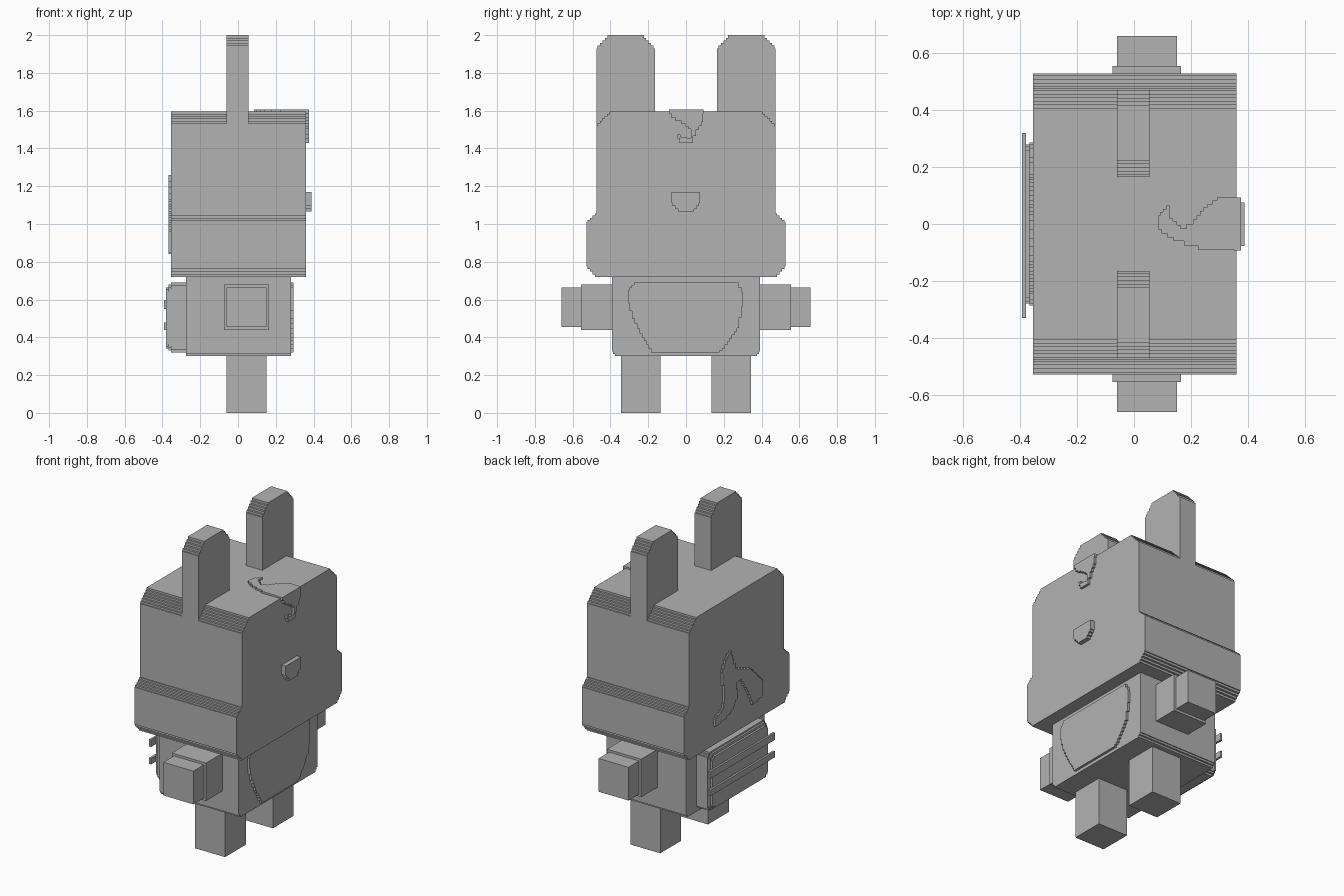
import bpy
import bmesh

default = bpy.data.objects.get("Cube")
if default:
    bpy.data.objects.remove(default, do_unlink=True)

grey = bpy.data.materials.new("plain_grey")
grey.use_nodes = True
tone = (0.448, 0.448, 0.448, 1)
grey.diffuse_color = tone
grey.node_tree.nodes["Principled BSDF"].inputs["Base Color"].default_value = tone


def stair(points, step):
    """Turn every slanted edge of a closed outline into small square steps."""
    out = []
    for (a, b), (c, d) in zip(points, points[1:] + points[:1]):
        out.append((a, b))
        da, db = c - a, d - b
        if abs(da) < 1e-5 or abs(db) < 1e-5:
            continue
        n = max(1, round(min(abs(da), abs(db)) / step))
        for i in range(n):
            mid = a + da * (i + 0.5) / n
            out.append((mid, b + db * i / n))
            out.append((mid, b + db * (i + 1) / n))
    return out


def slab(name, outline, low, high, axis="x", step=0.0125):
    """Extrude a stepped outline along x (outline in y, z) or z (outline in x, y)."""
    bm = bmesh.new()
    place = (lambda p: (low, *p)) if axis == "x" else (lambda p: (*p, low))
    face = bm.faces.new([bm.verts.new(place(p)) for p in stair(outline, step)])
    new = bmesh.ops.extrude_face_region(bm, geom=[face])["geom"]
    shift = (high - low, 0, 0) if axis == "x" else (0, 0, high - low)
    bmesh.ops.translate(bm, vec=shift, verts=[v for v in new if isinstance(v, bmesh.types.BMVert)])
    bmesh.ops.recalc_face_normals(bm, faces=bm.faces)
    mesh = bpy.data.meshes.new(name)
    bm.to_mesh(mesh)
    bm.free()
    mesh.materials.append(grey)
    obj = bpy.data.objects.new(name, mesh)
    bpy.context.collection.objects.link(obj)
    return obj


def box(name, x, y, z):
    return slab(name, [(y[0], z[0]), (y[1], z[0]), (y[1], z[1]), (y[0], z[1])], *x)


def mirrored(half):
    """Complete a right-hand half outline with its mirror image."""
    return half + [(-y, z) for y, z in reversed(half)]


def chamfered(y, z0, z1, c):
    return mirrored([(y - c, z0), (y, z0 + c), (y, z1 - c), (y - c, z1)])


# Head with wide cheeks
slab("head", mirrored([(0.475, 0.72), (0.527, 0.775), (0.527, 1.01), (0.475, 1.055),
                       (0.475, 1.52), (0.40, 1.595)]), -0.355, 0.36)

# Body
slab("body", mirrored([(0.37, 0.30), (0.393, 0.325), (0.393, 0.73)]), -0.275, 0.28)

# Ears, arms and legs on both sides
for side, s in (("left", 1), ("right", -1)):
    ear = [(0.165, 1.52), (0.475, 1.52), (0.475, 1.93), (0.41, 2.0), (0.23, 2.0), (0.165, 1.93)]
    slab(side + "_ear", [(s * y, z) for y, z in ear], -0.06, 0.055)
    box(side + "_sleeve", (-0.075, 0.165), sorted((s * 0.38, s * 0.555)), (0.44, 0.68))
    box(side + "_hand", (-0.06, 0.15), sorted((s * 0.55, s * 0.66)), (0.455, 0.665))
    box(side + "_leg", (-0.06, 0.15), sorted((s * 0.135, s * 0.343)), (0, 0.31))

# Belly patch and nose
slab("belly_patch", [(-0.27, 0.69), (0.27, 0.69), (0.30, 0.64), (0.30, 0.56), (0.275, 0.45),
                     (0.2, 0.34), (0.17, 0.32), (-0.18, 0.32), (-0.24, 0.42),
                     (-0.28, 0.5), (-0.305, 0.58), (-0.305, 0.65)], 0.27, 0.295)
slab("nose", [(-0.078, 1.17), (0.075, 1.17), (0.075, 1.11), (0.035, 1.065),
              (-0.035, 1.065), (-0.078, 1.11)], 0.35, 0.388)

# Hair curl lying on the crown and hanging over the forehead
slab("crown_curl", [(0.375, 0.093), (0.30, 0.093), (0.25, 0.06), (0.2, 0.0), (0.17, -0.015),
                    (0.13, 0.02), (0.12, 0.065), (0.085, 0.03), (0.085, -0.02),
                    (0.15, -0.06), (0.25, -0.09), (0.375, -0.09)], 1.585, 1.606, "z")
slab("forehead_curl", [(-0.093, 1.606), (-0.07, 1.56), (-0.01, 1.53), (0.035, 1.49),
                       (0.02, 1.455), (-0.01, 1.46), (-0.05, 1.475), (-0.03, 1.43),
                       (0.03, 1.43), (0.06, 1.50), (0.09, 1.54), (0.09, 1.606)], 0.35, 0.375)

# Swirl on the back of the head
slab("back_swirl", [(0.075, 1.26), (0.025, 1.13), (-0.125, 1.07), (-0.245, 0.95),
                    (-0.245, 0.85), (-0.145, 0.84), (-0.095, 0.94), (-0.025, 1.04),
                    (0.025, 1.04), (0.005, 0.95), (0.055, 0.88), (0.135, 0.85),
                    (0.225, 0.84), (0.235, 0.89), (0.155, 0.92), (0.135, 0.99),
                    (0.165, 1.15), (0.125, 1.22)], -0.368, -0.35)

# Backpack in shrinking layers, with two rails
slab("pack_base", chamfered(0.29, 0.32, 0.69, 0.025), -0.355, -0.27)
slab("pack_middle", chamfered(0.285, 0.33, 0.68, 0.025), -0.367, -0.35)
slab("pack_cover", chamfered(0.278, 0.34, 0.665, 0.025), -0.38, -0.36)
for name, z0, z1 in (("upper_rail", 0.55, 0.595), ("lower_rail", 0.44, 0.478)):
    box(name, (-0.392, -0.378), (-0.33, 0.32), (z0, z1))
